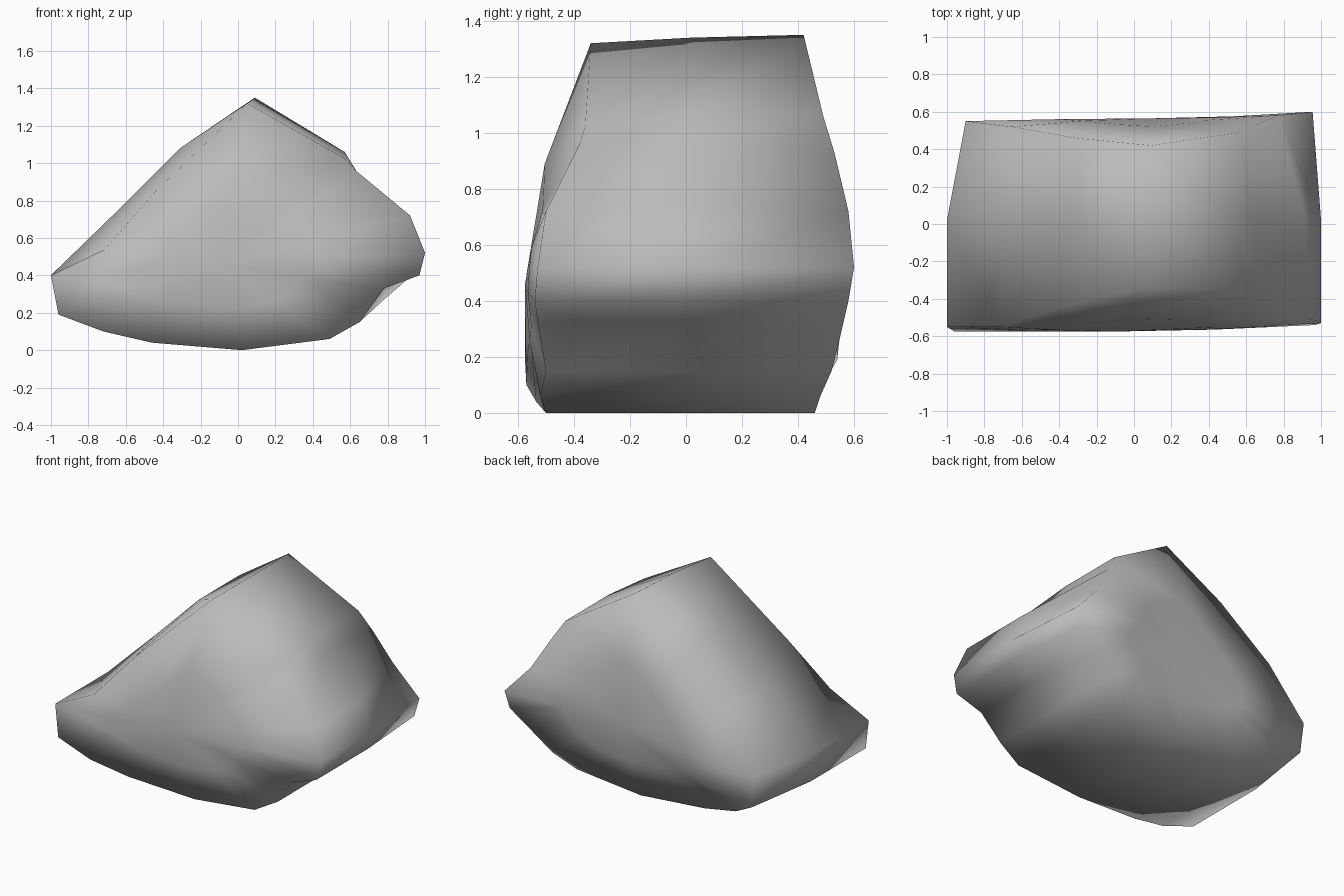
import bpy, bmesh

cube = bpy.data.objects.get("Cube")
if cube:
    bpy.data.objects.remove(cube, do_unlink=True)

# Outline of the boulder: x, z, depth of front edge, depth of back edge
OUTLINE = {
    "left_nose": (-1, .4, -.55, .55),
    "left_chin": (-.96, .19, -.575, .54),
    "left_belly": (-.72, .1, -.57, .49),
    "left_base": (-.46, .04, -.535, .46),
    "base": (.02, 0, -.5, .46),
    "right_base": (.49, .06, -.52, .48),
    "right_belly": (.65, .15, -.5, .52),
    "hollow": (.78, .33, -.53, .55),
    "right_chin": (.97, .4, -.54, .58),
    "right_nose": (1, .52, -.53, .6),
    "right_brow": (.92, .72, -.5, .58),
    "right_slope": (.63, .96, -.38, .53),
    "right_shoulder": (.57, 1.06, -.36, .49),
    "peak": (.09, 1.35, -.34, .42),
    "left_shoulder": (-.31, 1.08, -.46, .46),
    "left_slope": (-.65, .74, -.55, .52),
}

# How the front and back edges depart from the outline, in x and z
FRONT_SHIFT = {
    "peak": (-.04, -.03), "left_shoulder": (-.14, -.24),
    "left_slope": (-.06, -.2), "right_shoulder": (0, -.035),
}
BACK_SHIFT = {
    "left_nose": (.1, 0), "left_chin": (.08, 0), "hollow": (0, -.06),
    "right_chin": (-.04, 0), "right_nose": (-.045, 0),
    "right_brow": (-.15, 0), "right_slope": (.02, -.03),
}
MIDDLE_SHIFT = {"peak": (-.01, -.01)}


def outline_ring(bm, shifts, depth):
    ring = []
    for name, (x, z, front_y, back_y) in OUTLINE.items():
        dx, dz = shifts.get(name, (0, 0))
        y = {"front": front_y, "middle": .02, "back": back_y}[depth]
        ring.append(bm.verts.new((x + dx, y, z + dz)))
    return ring


def bridge(bm, first, second):
    count = len(first)
    for i in range(count):
        j = (i + 1) % count
        bm.faces.new((first[i], first[j], second[j], second[i]))


def bulging_cap(bm, ring, centre, size=.5, swell=.7):
    # One inner ring swelling outward, then a fan to the middle of the face
    inner = []
    for v in ring:
        x, y, z = v.co
        inner.append(bm.verts.new((
            centre[0] + (x - centre[0]) * size,
            y + (centre[1] - y) * swell,
            centre[2] + (z - centre[2]) * size)))
    bridge(bm, ring, inner)
    tip = bm.verts.new(centre)
    for i, v in enumerate(inner):
        bm.faces.new((v, inner[(i + 1) % len(inner)], tip))


# Boulder body
bm = bmesh.new()
front = outline_ring(bm, FRONT_SHIFT, "front")
middle = outline_ring(bm, MIDDLE_SHIFT, "middle")
back = outline_ring(bm, BACK_SHIFT, "back")
bridge(bm, front, middle)
bridge(bm, middle, back)
bulging_cap(bm, front, (-.1, -.575, .46))
bulging_cap(bm, back, (.1, .565, .5))
bmesh.ops.recalc_face_normals(bm, faces=bm.faces)
for face in bm.faces:
    face.smooth = True

mesh = bpy.data.meshes.new("boulder")
bm.to_mesh(mesh)
bm.free()
boulder = bpy.data.objects.new("boulder", mesh)
bpy.context.collection.objects.link(boulder)

# Stone colour
stone = bpy.data.materials.new("stone_grey")
stone.use_nodes = True
colour = (.5, .5, .5, 1)
stone.diffuse_color = colour
stone.node_tree.nodes["Principled BSDF"].inputs["Base Color"].default_value = colour
mesh.materials.append(stone)
